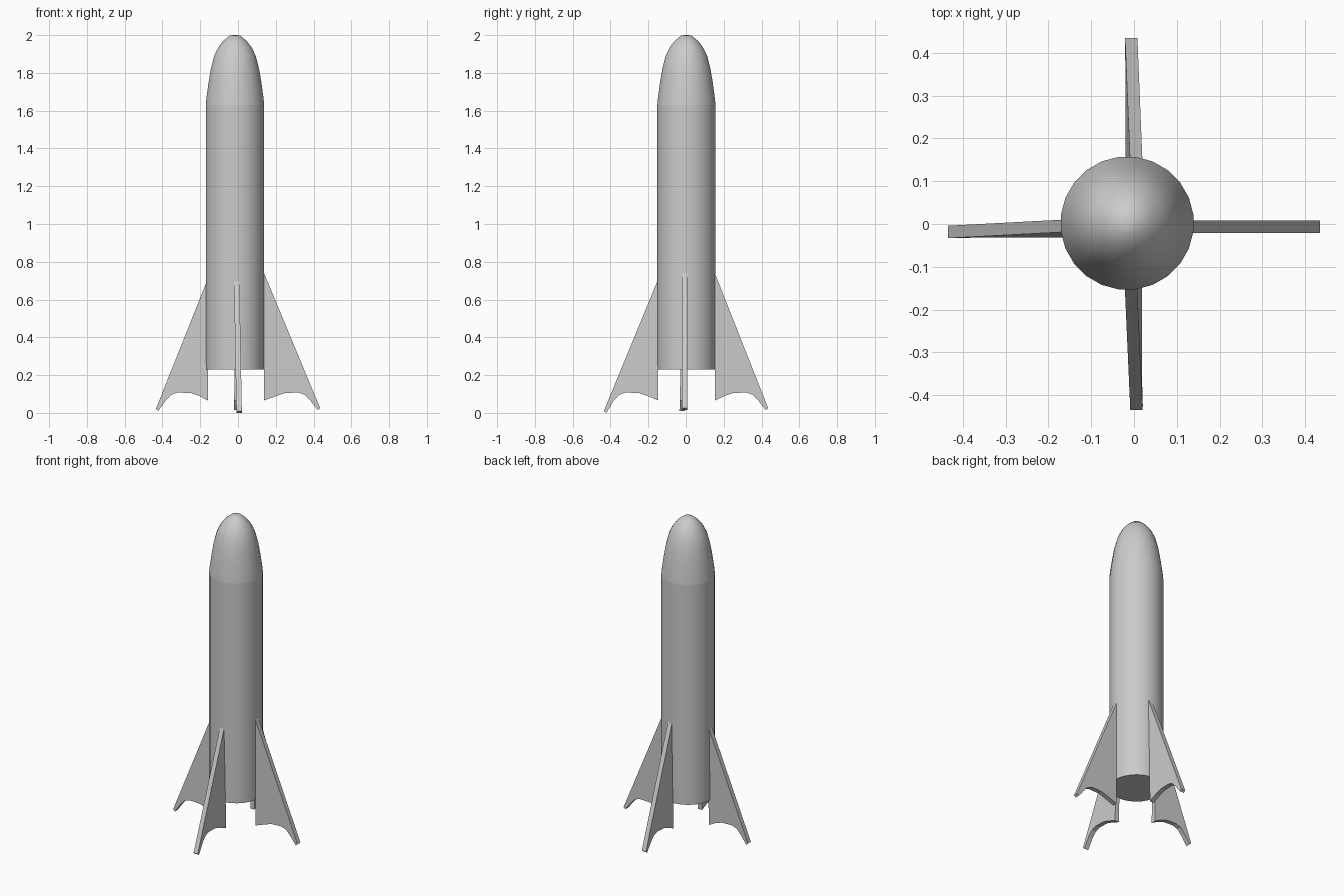
import bpy, bmesh, math

cube = bpy.data.objects.get("Cube")
if cube:
    bpy.data.objects.remove(cube)

# Single plain grey
grey = bpy.data.materials.new("plain_grey")
grey.use_nodes = True
colour = (0.6, 0.6, 0.6, 1)
grey.diffuse_color = colour
grey.node_tree.nodes["Principled BSDF"].inputs["Base Color"].default_value = colour

CX, CY, R = -0.016, 0.002, 0.156   # body axis and radius


def finish(name, bm, smooth=None):
    bmesh.ops.recalc_face_normals(bm, faces=bm.faces)
    mesh = bpy.data.meshes.new(name)
    bm.to_mesh(mesh)
    bm.free()
    mesh.materials.append(grey)
    obj = bpy.data.objects.new(name, mesh)
    bpy.context.collection.objects.link(obj)
    if smooth:
        bpy.ops.object.select_all(action='DESELECT')
        obj.select_set(True)
        bpy.context.view_layer.objects.active = obj
        bpy.ops.object.shade_smooth_by_angle(angle=math.radians(smooth))
    return obj


def lathe(name, profile, sides, smooth):
    """Closed solid of revolution from (radius, height) pairs."""
    bm = bmesh.new()
    rings = []
    for r, z in profile:
        angles = [2 * math.pi * (i + 0.5) / sides for i in range(sides)]
        rings.append([bm.verts.new((CX + r * math.cos(a), CY + r * math.sin(a), z))
                      for a in angles])
    for low, high in zip(rings, rings[1:]):
        for i in range(sides):
            j = (i + 1) % sides
            bm.faces.new((low[i], low[j], high[j], high[i]))
    bm.faces.new(rings[0])
    bm.faces.new(rings[-1])
    return finish(name, bm, smooth)


# Body tube and rounded nose
lathe("body", [(R, 0.23), (R, 1.63)], 24, 40)
lathe("nose_cone", [(R, 1.63), (0.152, 1.67), (0.141, 1.75), (0.129, 1.82),
                    (0.111, 1.89), (0.089, 1.935), (0.062, 1.97),
                    (0.028, 1.997), (0.008, 2.0)], 24, 50)


def fin(name, turn, root, top, tip_z, high_side, low_side):
    """Swept plate with a scalloped lower edge, leaning sideways with height."""
    outline = [(root, top), (0.435, tip_z + 0.01), (0.422, tip_z), (0.385, 0.062),
               (0.355, 0.095), (0.32, 0.108), (0.25, 0.105), (0.205, 0.09),
               (root, 0.066)]
    bm = bmesh.new()
    c, s = round(math.cos(turn)), round(math.sin(turn))
    sides = []
    for half in (-0.0145, 0.0145):
        loop = []
        for u, z in outline:
            v = half + low_side + (high_side - low_side) * z / top
            loop.append(bm.verts.new((u * c - v * s, u * s + v * c, z)))
        sides.append(loop)
        bm.faces.new(loop)
    a, b = sides
    for i in range(len(a)):
        j = (i + 1) % len(a)
        bm.faces.new((a[i], a[j], b[j], b[i]))
    return finish(name, bm)


# Four tail fins, each with its own slight lean
fin("left_fin", 0, 0.138, 0.74, 0.015, -0.006, -0.006)
fin("back_fin", math.pi / 2, 0.153, 0.74, 0.015, -0.005, 0.007)
fin("right_fin", math.pi, 0.16, 0.71, 0.01, 0.004, 0.019)
fin("front_fin", math.pi * 1.5, 0.147, 0.71, 0.0, -0.007, 0.006)
